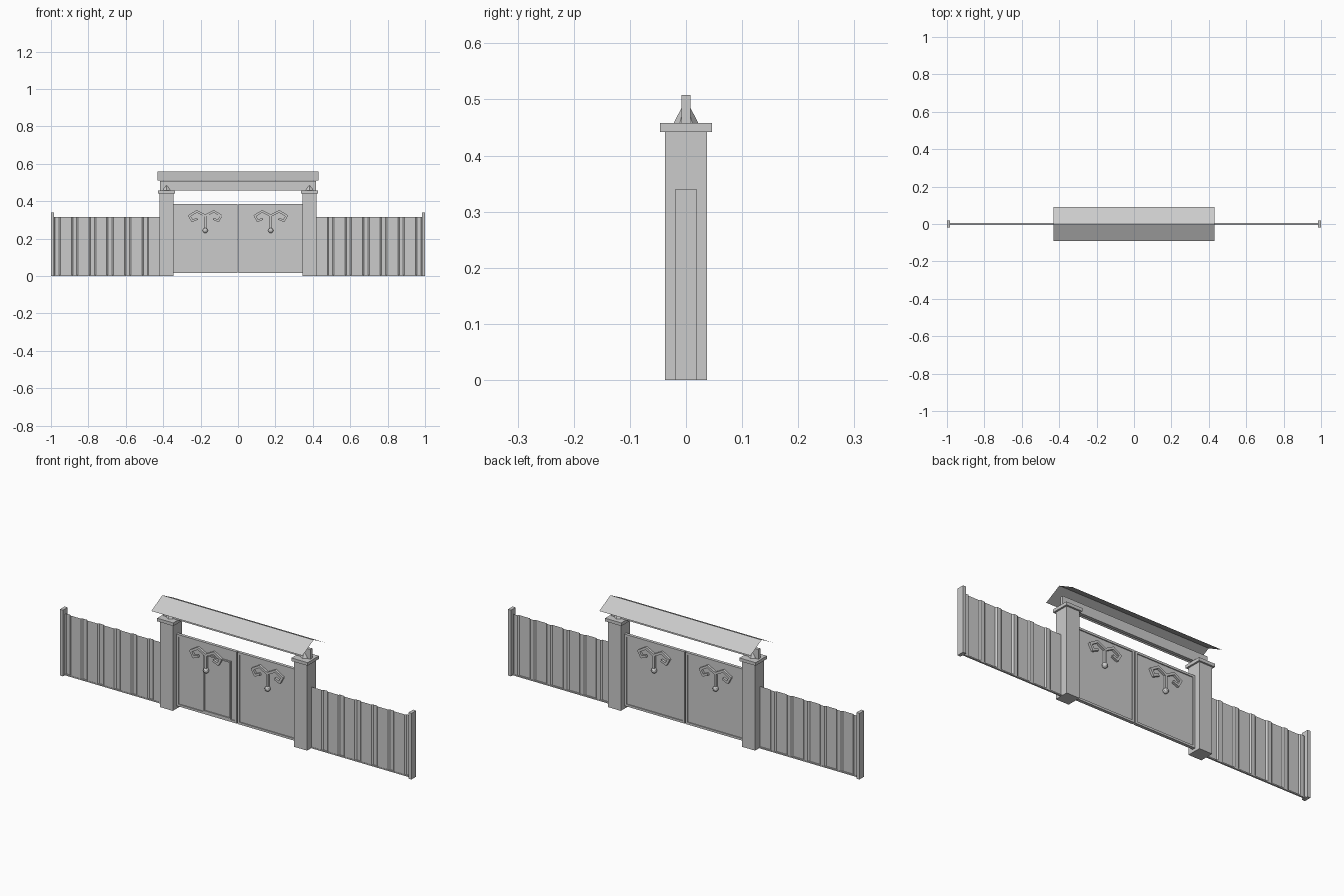
import bpy
import bmesh
from mathutils import Vector

old = bpy.data.objects.get("Cube")
if old:
    bpy.data.objects.remove(old, do_unlink=True)

grey = bpy.data.materials.new("plain_grey")
grey.use_nodes = True
grey.diffuse_color = (0.6, 0.6, 0.6, 1)
grey.node_tree.nodes["Principled BSDF"].inputs["Base Color"].default_value = (0.6, 0.6, 0.6, 1)


def finish(name, bm):
    mesh = bpy.data.meshes.new(name)
    bm.to_mesh(mesh)
    bm.free()
    mesh.materials.append(grey)
    obj = bpy.data.objects.new(name, mesh)
    bpy.context.collection.objects.link(obj)
    return obj


def add_box(bm, x0, x1, depth, z0, z1, y=0):
    """Box between two x and two z values, centred on y."""
    verts = bmesh.ops.create_cube(bm, size=1)["verts"]
    for v in verts:
        v.co = Vector(((x0 + x1) / 2 + v.co.x * (x1 - x0),
                       y + v.co.y * depth,
                       (z0 + z1) / 2 + v.co.z * (z1 - z0)))


def box(name, *args):
    bm = bmesh.new()
    add_box(bm, *args)
    return finish(name, bm)


def frame(name, x0, x1, z0, z1, bar, depth, y=0):
    """Rectangular frame of four bars."""
    bm = bmesh.new()
    add_box(bm, x0, x0 + bar, depth, z0, z1, y)
    add_box(bm, x1 - bar, x1, depth, z0, z1, y)
    add_box(bm, x0 + bar, x1 - bar, depth, z0, z0 + bar, y)
    add_box(bm, x0 + bar, x1 - bar, depth, z1 - bar, z1, y)
    return finish(name, bm)


def sheet(name, path, sweep):
    """Thin sheet made by sweeping an open path along a vector."""
    bm = bmesh.new()
    start = [bm.verts.new(p) for p in path]
    end = [bm.verts.new(Vector(p) + Vector(sweep)) for p in path]
    for i in range(len(path) - 1):
        bm.faces.new((start[i], start[i + 1], end[i + 1], end[i]))
    return finish(name, bm)


def add_bar(bm, a, b, width):
    """Square bar between two points."""
    a, b = Vector(a), Vector(b)
    verts = bmesh.ops.create_cube(bm, size=1)["verts"]
    turn = (b - a).to_track_quat("Z", "Y")
    for v in verts:
        size = Vector((v.co.x * width, v.co.y * width,
                       v.co.z * ((b - a).length + width * 0.5)))
        v.co = (a + b) / 2 + turn @ size


def ornament(name, cx, y):
    """Pair of curled arms over a hanging stem with a ball."""
    bm = bmesh.new()
    arm = [(0, 0.322), (0.045, 0.346), (0.085, 0.322), (0.07, 0.295), (0.045, 0.305)]
    for side in (-1, 1):
        pts = [(cx + side * x, y, z) for x, z in arm]
        for a, b in zip(pts, pts[1:]):
            add_bar(bm, a, b, 0.012)
    add_bar(bm, (cx, y, 0.325), (cx, y, 0.25), 0.011)
    ball = bmesh.ops.create_uvsphere(bm, u_segments=12, v_segments=8, radius=0.014)["verts"]
    bmesh.ops.translate(bm, verts=ball, vec=(cx, y, 0.243))
    return finish(name, bm)


# Gabled roof sheet and the beam below its ridge
sheet("roof", [(-0.43, -0.09, 0.511), (-0.43, 0, 0.558), (-0.43, 0.09, 0.511)], (0.86, 0, 0))
box("roof_beam", -0.417, 0.417, 0.016, 0.458, 0.508)

for side, label in ((-1, "right"), (1, "left")):
    # Gate pillar with cap and six-sided spike
    px = side * 0.382
    box(label + "_pillar", px - 0.037, px + 0.037, 0.074, 0, 0.442)
    box(label + "_pillar_cap", px - 0.046, px + 0.046, 0.092, 0.442, 0.458)
    bm = bmesh.new()
    cone = bmesh.ops.create_cone(bm, cap_ends=True, segments=6, radius1=0.022,
                                 radius2=0, depth=0.042)["verts"]
    bmesh.ops.translate(bm, verts=cone, vec=(px, 0, 0.479))
    finish(label + "_spike", bm)

    # Gate leaf: thin panel, raised frame, ornament on both faces
    x0, x1 = sorted((side * 0.003, side * 0.345))
    box(label + "_gate_panel", x0 + 0.005, x1 - 0.005, 0.006, 0.02, 0.38)
    frame(label + "_gate_frame", x0, x1, 0.015, 0.384, 0.011, 0.016)
    for y, face in ((-0.009, "front"), (0.009, "back")):
        ornament(label + "_ornament_" + face, side * 0.175, y)

    # Ribbed fence sheet
    ribs, length = 6, 0.566
    pitch = length / ribs
    path = []
    for i in range(ribs):
        for t, y in ((0, -0.003), (0.62, -0.003), (0.7, 0.003), (0.92, 0.003)):
            path.append((side * (0.419 + (i + t) * pitch), y, 0))
    path.append((side * (0.419 + length), -0.003, 0))
    sheet(label + "_fence", path, (0, 0, 0.315))

    # Fence bottom rail and end post
    a, b = sorted((side * 0.419, side * 0.984))
    box(label + "_fence_rail", a, b, 0.009, 0, 0.006)
    a, b = sorted((side * 0.983, side * 1.0))
    box(label + "_end_post", a, b, 0.038, 0, 0.34)

# Small walk-through door on the front of one leaf
frame("wicket_door_frame", -0.192, -0.036, 0.026, 0.325, 0.007, 0.008, -0.005)
